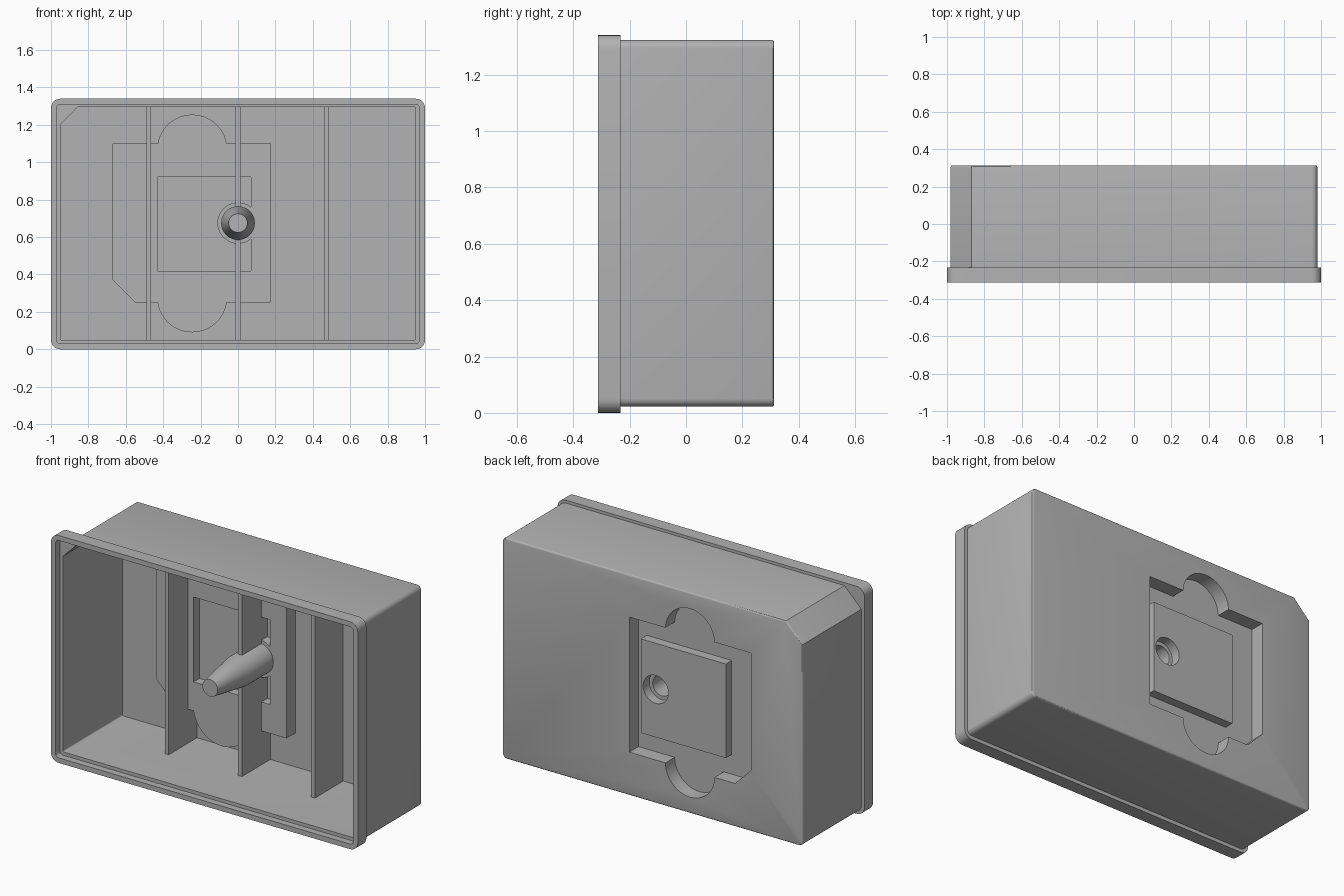
import bpy, bmesh
from math import pi, sin, cos, asin

cube = bpy.data.objects.get("Cube")
if cube:
    bpy.data.objects.remove(cube)

BACK, FRONT = 0.313, -0.313
WALL = 0.027
MID = 0.672          # height of the box centre line
PIN_Z = 0.675


def arc(cx, cz, r, a0, a1, n):
    return [(cx + r * cos(a0 + (a1 - a0) * i / n), cz + r * sin(a0 + (a1 - a0) * i / n))
            for i in range(n + 1)]


def rect(x0, x1, z0, z1, r=0, chamfer=0):
    """Counter-clockwise rectangle, rounded by r, optional chamfer at top left."""
    pts = []
    for i, (x, z, sx, sz) in enumerate([(x1, z1, -1, -1), (x0, z1, 1, -1),
                                        (x0, z0, 1, 1), (x1, z0, -1, 1)]):
        if i == 1 and chamfer:
            pts += [(x + chamfer, z), (x, z - chamfer)]
        elif r:
            pts += arc(x + sx * r, z + sz * r, r, i * pi / 2, (i + 1) * pi / 2, 6)
        else:
            pts.append((x, z))
    return pts


def pocket(t):
    """Lobed outline of the back pocket, shrunk by t."""
    x0, x1, z0, z1 = -0.67 + t, 0.177 - t, 0.25 + t, 1.1 - t
    r, c = 0.187 - t, 0.12 - 0.586 * t
    low, high, cx = 0.278, 1.068, -0.245
    a, b = asin((z1 - high) / r), asin((low - z0) / r)
    return ([(x1, z0), (x1, z1)] + arc(cx, high, r, a, pi - a, 24)
            + [(x0, z1), (x0, z0 + c), (x0 + c, z0)]
            + arc(cx, low, r, pi + b, 2 * pi - b, 24))


def make(name, bm):
    bmesh.ops.recalc_face_normals(bm, faces=bm.faces)
    mesh = bpy.data.meshes.new(name)
    bm.to_mesh(mesh)
    bm.free()
    ob = bpy.data.objects.new(name, mesh)
    bpy.context.collection.objects.link(ob)
    return ob


def prism(name, outline, y0, y1, back_bevel=0):
    """Extrude an x-z outline along y."""
    bm = bmesh.new()
    face = bm.faces.new([bm.verts.new((x, y0, z)) for x, z in outline])
    ext = bmesh.ops.extrude_face_region(bm, geom=[face])["geom"]
    for v in ext:
        if isinstance(v, bmesh.types.BMVert):
            v.co.y = y1
    if back_bevel:
        rim = [e for e in bm.edges if all(v.co.y == max(w.co.y for w in bm.verts) for v in e.verts)]
        bmesh.ops.bevel(bm, geom=rim, offset=back_bevel, segments=3, profile=0.5, affect="EDGES")
    return make(name, bm)


def lathe(name, profile, n=48):
    """Closed solid of revolution about the y axis through the pin centre."""
    bm = bmesh.new()
    rings = [[bm.verts.new((x, y, z)) for x, z in arc(0, PIN_Z, r, 0, 2 * pi, n)[:-1]]
             for r, y in profile]
    for a, b in zip(rings, rings[1:]):
        for i in range(n):
            bm.faces.new((a[i], a[(i + 1) % n], b[(i + 1) % n], b[i]))
    bm.faces.new(rings[0])
    bm.faces.new(rings[-1])
    return make(name, bm)


def combine(ob, tool, op, keep=False):
    mod = ob.modifiers.new(tool.name, "BOOLEAN")
    mod.operation, mod.object, mod.solver = op, tool, "EXACT"
    bpy.context.view_layer.objects.active = ob
    bpy.ops.object.modifier_apply(modifier=mod.name)
    if not keep:
        bpy.data.objects.remove(tool)


# Outer box with the wider lip at its open front
housing = prism("housing", rect(-0.98, 0.98, 0.022, 1.323, 0.03, 0.11), FRONT + 0.04, BACK, 0.01)
lip = prism("lip", rect(-1, 1, 0, 1.34, 0.05), FRONT, FRONT + 0.08)
combine(housing, lip, "UNION")

# Hollow interior and the stepped ledge inside the lip
combine(housing, prism("cavity", rect(-0.95, 0.95, 0.05, 1.295, 0.008, 0.093), -0.5, BACK - 0.03), "DIFFERENCE")
combine(housing, prism("ledge", rect(-0.97, 0.97, 0.03, 1.31, 0.02), -0.5, FRONT + 0.04), "DIFFERENCE")

# Inward bulge behind the back pocket, and three upright ribs
combine(housing, prism("bulge", pocket(0), 0.2, BACK - 0.015), "UNION")
for x in (-0.478, 0, 0.475):
    combine(housing, prism("rib", rect(x - 0.0125, x + 0.0125, 0.04, 1.305), 0.02, BACK - 0.01), "UNION")

# Back pocket leaving a raised square plate
cutter = prism("pocket", pocket(WALL), 0.227, 0.4)
combine(cutter, prism("plate", rect(-0.457, 0.097, 0.393, 0.947), 0.1, BACK - 0.031), "DIFFERENCE")
combine(housing, cutter, "DIFFERENCE")

# Hollow behind the plate, leaving the middle rib and the round pin boss
cutter = prism("hollow", rect(-0.43, 0.07, 0.42, 0.92), 0.1, 0.255)
combine(cutter, prism("rib", rect(-0.0125, 0.0125, 0.2, 1.1), 0.05, 0.3), "DIFFERENCE")
combine(cutter, lathe("boss", [(0.11, 0.2), (0.11, 0.3)]), "DIFFERENCE")
# Only the material behind the bulge face is removed, so the ribs stay whole
combine(housing, cutter, "DIFFERENCE")

# Tapered pin with a stepped bore opening at the back
combine(housing, lathe("pin", [(0.05, -0.26), (0.09, 0.0), (0.09, 0.24)]), "UNION")
combine(housing, lathe("bore", [(0.032, -0.22), (0.06, 0.0), (0.06, 0.225), (0.082, 0.225), (0.082, 0.4)]),
        "DIFFERENCE")

# One plain grey plastic
grey = bpy.data.materials.new("grey_plastic")
grey.use_nodes = True
grey.diffuse_color = (0.45, 0.45, 0.45, 1)
grey.node_tree.nodes["Principled BSDF"].inputs["Base Color"].default_value = (0.45, 0.45, 0.45, 1)
housing.data.materials.clear()
housing.data.materials.append(grey)

bpy.ops.object.select_all(action="DESELECT")
housing.select_set(True)
bpy.context.view_layer.objects.active = housing
bpy.ops.object.shade_smooth_by_angle(angle=pi / 6)
